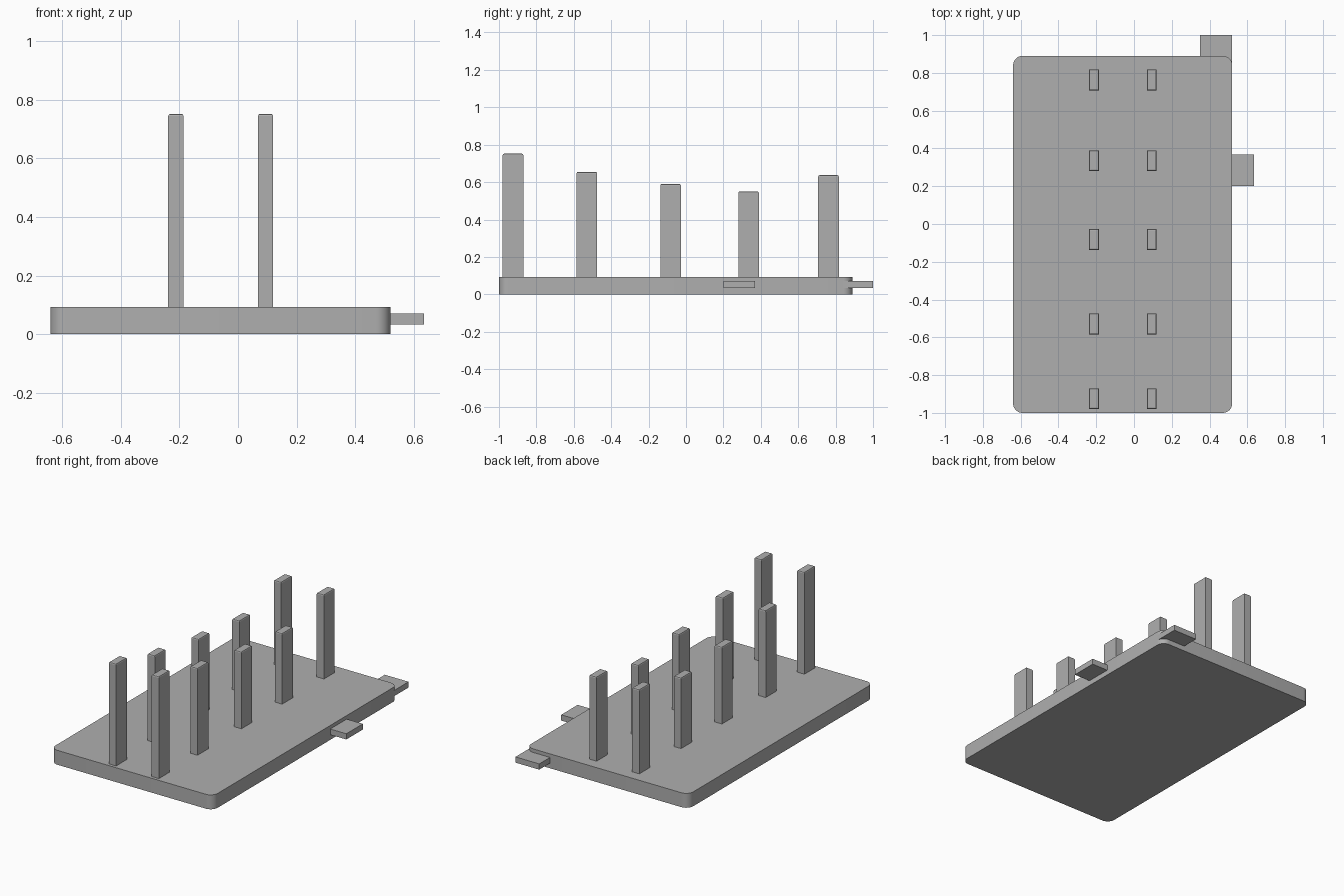
import bpy, bmesh

if "Cube" in bpy.data.objects:
    bpy.data.objects.remove(bpy.data.objects["Cube"])

grey = bpy.data.materials.new("plain grey")
grey.diffuse_color = (0.43, 0.43, 0.43, 1)
grey.use_nodes = True
grey.node_tree.nodes["Principled BSDF"].inputs["Base Color"].default_value = grey.diffuse_color


def box(name, lo, hi, bevel=0.0, segments=1, pick=None):
    """Box between two corners; bevels the edges chosen by pick(v1, v2)."""
    bm = bmesh.new()
    bmesh.ops.create_cube(bm, size=1)
    for v in bm.verts:
        for i in range(3):
            v.co[i] = lo[i] if v.co[i] < 0 else hi[i]
    if pick:
        edges = [e for e in bm.edges if pick(e.verts[0].co, e.verts[1].co)]
        bmesh.ops.bevel(bm, geom=edges, offset=bevel, segments=segments,
                        profile=0.5, affect='EDGES')
    mesh = bpy.data.meshes.new(name)
    bm.to_mesh(mesh)
    bm.free()
    mesh.materials.append(grey)
    obj = bpy.data.objects.new(name, mesh)
    bpy.context.collection.objects.link(obj)
    return obj


def upright(a, b):
    return abs(a.z - b.z) > 0.01


# Base plate with rounded vertical corners
BASE_TOP = 0.093
base = box("base_plate", (-0.64, -1.0, 0), (0.52, 0.89, BASE_TOP),
           0.05, 8, upright)
bpy.context.view_layer.objects.active = base
base.select_set(True)
bpy.ops.object.shade_smooth_by_angle()
base.select_set(False)

# Five pairs of posts with eased top edges: (centre y, top height)
rows = [(-0.925, 0.752), (-0.53, 0.655), (-0.082, 0.59),
        (0.335, 0.55), (0.762, 0.637)]
for n, (y, top) in enumerate(rows, 1):
    for side, x in (("left", -0.212), ("right", 0.094)):
        box(f"post_{side}_{n}", (x - 0.026, y - 0.055, BASE_TOP - 0.01),
            (x + 0.026, y + 0.055, top), 0.008, 2,
            lambda a, b, t=top: min(a.z, b.z) > t - 0.001)

# Flat tabs on the back and right edges
box("back_tab", (0.35, 0.84, 0.033), (0.52, 1.0, 0.07))
box("side_tab", (0.51, 0.20, 0.033), (0.635, 0.368, 0.07))
